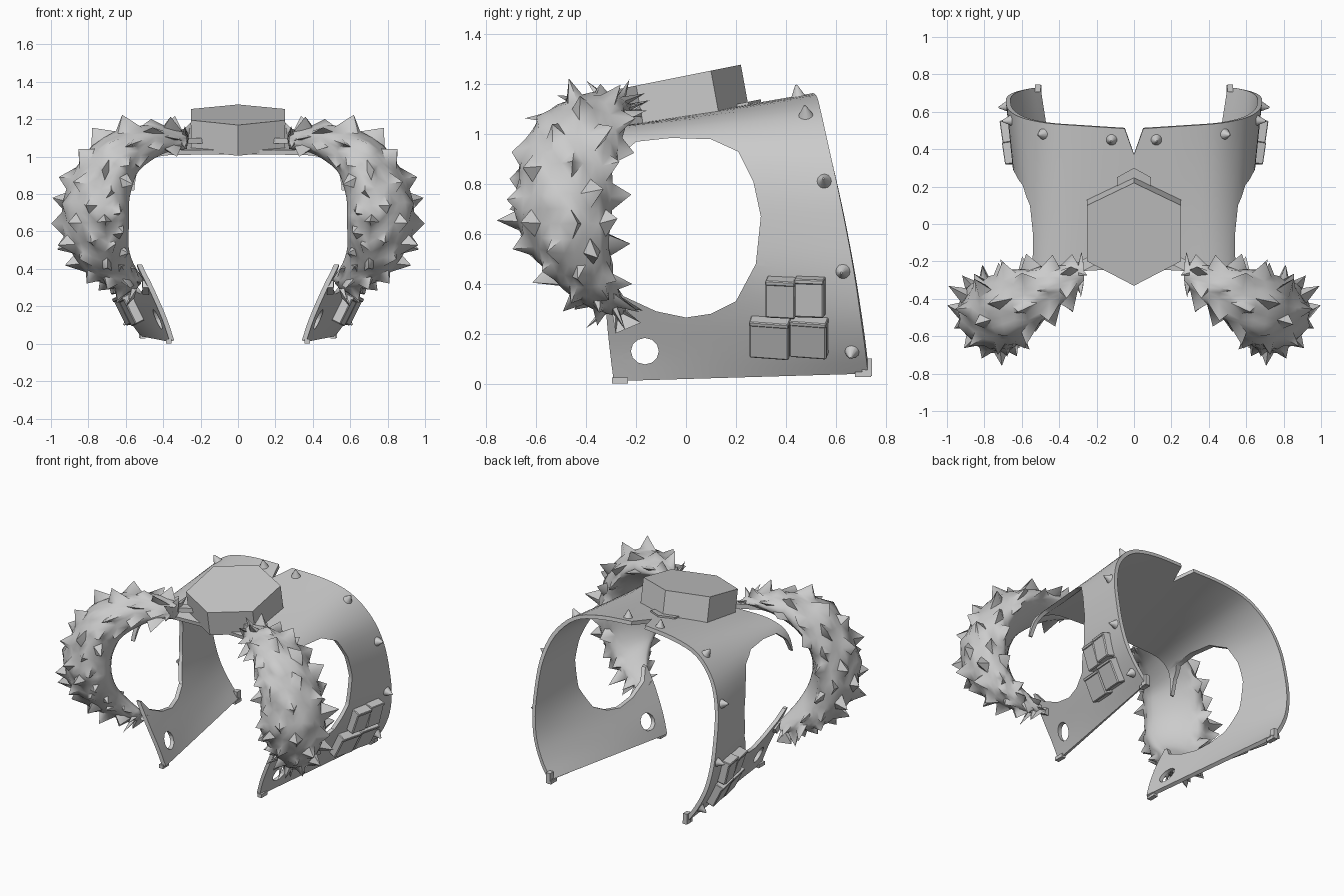
import bpy, bmesh, math, random
from mathutils import Vector, Matrix
from mathutils.bvhtree import BVHTree

if "Cube" in bpy.data.objects:
    bpy.data.objects.remove(bpy.data.objects["Cube"])
random.seed(4)

grey = bpy.data.materials.new("plain_grey")
grey.use_nodes = True
grey.diffuse_color = (0.6, 0.6, 0.6, 1)
grey.node_tree.nodes["Principled BSDF"].inputs["Base Color"].default_value = (0.6, 0.6, 0.6, 1)


def finish(name, bm, mirror=False, smooth=None):
    bmesh.ops.recalc_face_normals(bm, faces=bm.faces)
    me = bpy.data.meshes.new(name)
    bm.to_mesh(me)
    bm.free()
    me.materials.append(grey)
    ob = bpy.data.objects.new(name, me)
    bpy.context.collection.objects.link(ob)
    if mirror:
        ob.modifiers.new("Mirror", "MIRROR")
    if smooth:
        shade(ob, smooth)
    return ob


def activate(ob):
    bpy.ops.object.select_all(action="DESELECT")
    ob.select_set(True)
    bpy.context.view_layer.objects.active = ob


def shade(ob, degrees):
    activate(ob)
    bpy.ops.object.shade_smooth_by_angle(angle=math.radians(degrees))


def spline(points, steps):
    # Smooth path through points of any dimension
    p = [points[0]] + list(points) + [points[-1]]
    out = []
    for k in range(1, len(p) - 2):
        for s in range(steps):
            t = s / steps
            out.append([0.5 * (2 * b + (c - a) * t + (2 * a - 5 * b + 4 * c - d) * t * t
                               + (3 * b - a - 3 * c + d) * t ** 3)
                        for a, b, c, d in zip(*p[k - 1:k + 3])])
    return out + [list(points[-1])]


def prism(name, bottom, top):
    bm = bmesh.new()
    rings = [[bm.verts.new(v) for v in ring] for ring in (bottom, top)]
    n = len(bottom)
    for ring in rings:
        bm.faces.new(ring)
    for k in range(n):
        m = (k + 1) % n
        bm.faces.new((rings[0][k], rings[0][m], rings[1][m], rings[1][k]))
    return finish(name, bm)


def box(name, centre, size, basis=Matrix.Identity(3), bevel=0.0):
    bm = bmesh.new()
    mat = Matrix.Translation(centre) @ basis.to_4x4() @ Matrix.Diagonal((*size, 1))
    bmesh.ops.create_cube(bm, size=1, matrix=mat)
    if bevel:
        bmesh.ops.bevel(bm, geom=bm.edges[:], offset=bevel, segments=1, affect="EDGES")
    return finish(name, bm, mirror=True)


# Open shell: lofted between a front and a wider back half-profile (x, y, z)
front = [(0.05, -0.24, 1.035), (0.25, -0.25, 1.035), (0.43, -0.26, 1.025), (0.545, -0.29, 0.96),
         (0.58, -0.32, 0.82), (0.58, -0.32, 0.62), (0.55, -0.32, 0.45), (0.475, -0.32, 0.29),
         (0.405, -0.305, 0.13), (0.365, -0.29, 0.01)]
back = [(0.05, 0.51, 1.165), (0.28, 0.525, 1.15), (0.47, 0.54, 1.095), (0.605, 0.57, 0.96),
        (0.67, 0.61, 0.78), (0.685, 0.65, 0.58), (0.68, 0.678, 0.42), (0.65, 0.7, 0.27),
        (0.59, 0.718, 0.14), (0.52, 0.73, 0.04)]
half_f = [[0, -0.24, 1.035]] + spline(front, 4)
half_b = [[0, 0.37, 1.14]] + spline(back, 4)


def whole(half):
    return [Vector((-x, y, z)) for x, y, z in half[:0:-1]] + [Vector(v) for v in half]


bm = bmesh.new()
columns = [[bm.verts.new(a.lerp(b, k / 10)) for k in range(11)]
           for a, b in zip(whole(half_f), whole(half_b))]
for c, d in zip(columns, columns[1:]):
    for k in range(10):
        bm.faces.new((c[k], c[k + 1], d[k + 1], d[k]))
bmesh.ops.recalc_face_normals(bm, faces=bm.faces)
bm.faces.ensure_lookup_table()
if max(bm.faces, key=lambda f: f.calc_center_median().z).normal.z < 0:
    bmesh.ops.reverse_faces(bm, faces=bm.faces[:])
surface = BVHTree.FromBMesh(bm)
me = bpy.data.meshes.new("shell")
bm.to_mesh(me)
bm.free()
me.materials.append(grey)
shell = bpy.data.objects.new("shell", me)
bpy.context.collection.objects.link(shell)
solid = shell.modifiers.new("Thickness", "SOLIDIFY")
solid.thickness, solid.offset = 0.025, -1
activate(shell)
bpy.ops.object.modifier_apply(modifier=solid.name)

# Side openings, open towards the front, and small round holes
opening = [(-0.5, 0.8), (-0.31, 0.82), (-0.27, 0.91), (-0.2, 0.97), (-0.06, 0.985), (0.1, 0.98),
           (0.21, 0.93), (0.27, 0.81), (0.3, 0.67), (0.28, 0.48), (0.2, 0.33), (0.1, 0.28),
           (0, 0.265), (-0.12, 0.29), (-0.25, 0.35), (-0.3, 0.42), (-0.5, 0.46)]
eyelet = [(-0.165 + 0.056 * math.cos(a * math.pi / 6), 0.13 + 0.053 * math.sin(a * math.pi / 6))
          for a in range(12)]
for outline in (opening, eyelet):
    cutter = prism("cutter", [(-1, y, z) for y, z in outline], [(1, y, z) for y, z in outline])
    cutter.hide_render = True
    cut = shell.modifiers.new("Cut", "BOOLEAN")
    cut.operation, cut.object, cut.solver = "DIFFERENCE", cutter, "EXACT"
    activate(shell)
    bpy.ops.object.modifier_apply(modifier=cut.name)
    bpy.data.objects.remove(cutter)
shade(shell, 35)


# Hexagonal block and the small tab behind it, both tilted with the shell
def tilted(outline, base, height, lean):
    low = [(x, y + lean, base + 0.2 * (y + lean)) for x, y in outline]
    high = [(x, y, base + height + 0.2 * y) for x, y in outline]
    return low, high


hexagon = [(0, -0.33), (0.25, -0.2), (0.25, 0.1), (0, 0.22), (-0.25, 0.1), (-0.25, -0.2)]
prism("top_block", *tilted(hexagon, 1.065, 0.17, 0.03))
tab = [(0.09, 0.1), (0.09, 0.25), (0, 0.3), (-0.09, 0.25), (-0.09, 0.1)]
prism("rear_tab", *tilted(tab, 1.05, 0.03, 0))

# Spiked shoulder crescents: x, y, z, radial radius, depth radius
path = [(0.27, -0.27, 1.085, 0.045, 0.055), (0.44, -0.35, 1.085, 0.085, 0.125),
        (0.63, -0.435, 1.0, 0.135, 0.185), (0.73, -0.48, 0.83, 0.165, 0.19),
        (0.755, -0.49, 0.65, 0.18, 0.185), (0.715, -0.445, 0.49, 0.15, 0.145),
        (0.635, -0.365, 0.385, 0.1, 0.1), (0.53, -0.29, 0.31, 0.045, 0.05)]
line = spline(path, 4)
AROUND = 28
bm = bmesh.new()
rings = []
for i, (x, y, z, ru, rv) in enumerate(line):
    a, b = line[max(i - 1, 0)], line[min(i + 1, len(line) - 1)]
    tangent = Vector((b[0] - a[0], 0, b[2] - a[2])).normalized()
    outward = Vector((-tangent.z, 0, tangent.x))
    ring = []
    for j in range(AROUND):
        ang = 2 * math.pi * j / AROUND
        c, s = math.cos(ang), math.sin(ang)
        # The side facing inward and back is flattened and left smooth
        rear = (s - c) * math.sqrt(0.5)
        press = 0.6 * max(rear - 0.5, 0) * math.sqrt(0.5)
        u, v = ru * (c + press), rv * (s - press)
        offset = outward * u + Vector((0, v + 0.15 * u, 0))
        if rear < 0.75 and c > -0.8:
            if i % 2 == 0 and (j + i) % 4 == 0:
                jitter = Vector([random.uniform(-0.025, 0.025) for _ in range(3)])
                offset += offset.normalized() * random.uniform(0.055, 0.09) + jitter
            else:
                offset *= random.uniform(0.97, 1.06)
        ring.append(bm.verts.new(Vector((x, y, z)) + offset))
    rings.append(ring)
for r, q in zip(rings, rings[1:]):
    for j in range(AROUND):
        m = (j + 1) % AROUND
        bm.faces.new((r[j], r[m], q[m], q[j]))
bm.faces.new(rings[0])
bm.faces.new(rings[-1])
bmesh.ops.triangulate(bm, faces=bm.faces[:])
finish("spiked_shoulders", bm, mirror=True, smooth=60)


# Parts seated on the shell surface
def seat(y, z, x):
    loc, normal, _, _ = surface.find_nearest(Vector((x, y, z)))
    if normal.dot(Vector((loc.x, 0, loc.z - 0.6))) < 0:
        normal = -normal
    along = (Vector((0, 1, 0)) - normal * normal.y).normalized()
    basis = Matrix((normal, along, normal.cross(along))).transposed()
    return loc, normal, basis


# Pointed studs along the back rim
for x, y, z in [(0.12, 0.45, 1.15), (0.49, 0.48, 1.08), (0.65, 0.555, 0.81),
                (0.67, 0.63, 0.45), (0.575, 0.665, 0.125)]:
    loc, normal, _ = seat(y, z, x)
    bm = bmesh.new()
    spin = normal.to_track_quat("Z", "Y").to_matrix().to_4x4()
    bmesh.ops.create_cone(bm, cap_ends=True, segments=12, radius1=0.033, radius2=0.004,
                          depth=0.055, matrix=Matrix.Translation(loc + normal * 0.02) @ spin)
    finish("rim_stud", bm, mirror=True, smooth=50)

# Two rows of side pouches with lids
for y, z, x, width, height in [(0.34, 0.19, 0.55, 0.16, 0.16), (0.495, 0.19, 0.585, 0.15, 0.16),
                               (0.385, 0.35, 0.62, 0.12, 0.155), (0.5, 0.35, 0.64, 0.12, 0.155)]:
    loc, normal, basis = seat(y, z, x)
    up = basis.col[2]
    box("pouch", loc + normal * 0.015, (0.07, width, height), basis, 0.006)
    box("pouch_lid", loc + normal * 0.017 + up * height * 0.46, (0.075, width, 0.02), basis, 0.004)

# Straps joining the crescents to the block and the shell
turn = Matrix.Rotation(math.radians(-27), 3, "Z")
box("upper_strap", (0.29, -0.23, 1.085), (0.22, 0.055, 0.03), turn)
box("lower_strap", (0.49, -0.275, 0.3), (0.04, 0.08, 0.04), Matrix.Rotation(-0.5, 3, "X"))

# Corner clasps at the lower edges
box("front_clasp", (0.37, -0.265, 0.012), (0.03, 0.065, 0.024))
box("back_clasp", (0.515, 0.725, 0.065), (0.03, 0.04, 0.07))
box("back_clasp_foot", (0.51, 0.71, 0.037), (0.03, 0.065, 0.02))
